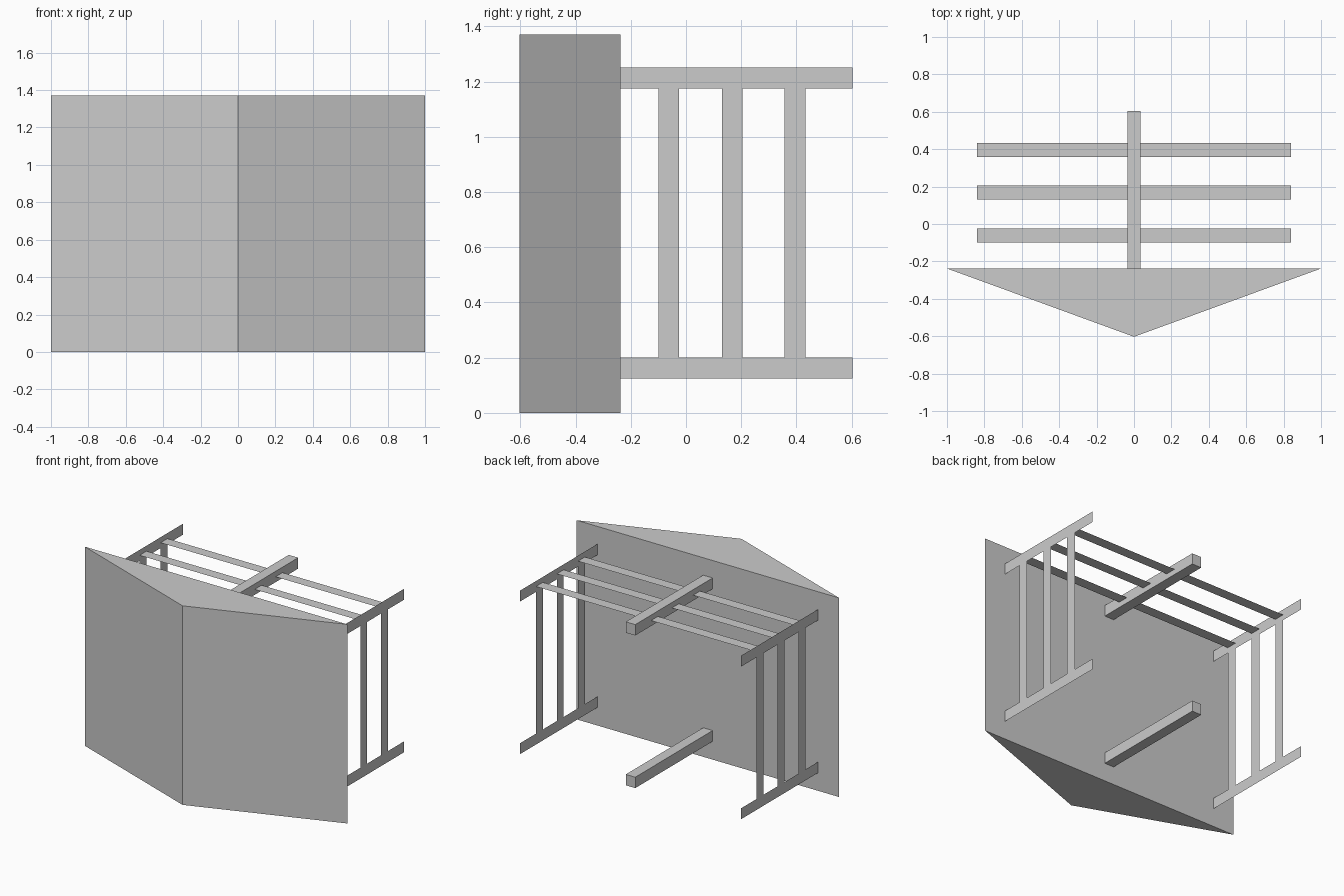
import bpy
import bmesh

if "Cube" in bpy.data.objects:
    bpy.data.objects.remove(bpy.data.objects["Cube"])

HEIGHT = 1.37
FRONT, WALL, BACK = -0.603, -0.238, 0.603
SIDE_X = 0.84
RAILS_Z = [(0.125, 0.2), (1.175, 1.25)]
SLATS_Y = [(-0.1, -0.025), (0.13, 0.205), (0.357, 0.432)]
SLAT_Z = 1.2125


def make_object(name, bm):
    mesh = bpy.data.meshes.new(name)
    bm.to_mesh(mesh)
    bm.free()
    obj = bpy.data.objects.new(name, mesh)
    bpy.context.collection.objects.link(obj)
    return obj


def quad(name, points):
    bm = bmesh.new()
    bm.faces.new([bm.verts.new(p) for p in points])
    return make_object(name, bm)


def prism(name, outline, z0, z1):
    bm = bmesh.new()
    face = bm.faces.new([bm.verts.new((x, y, z0)) for x, y in outline])
    top = bmesh.ops.extrude_face_region(bm, geom=[face])["geom"]
    verts = [v for v in top if isinstance(v, bmesh.types.BMVert)]
    bmesh.ops.translate(bm, verts=verts, vec=(0, 0, z1 - z0))
    bmesh.ops.recalc_face_normals(bm, faces=bm.faces)
    return make_object(name, bm)


def side_strip(name, x, y, z):
    (y0, y1), (z0, z1) = y, z
    pts = [(x, y0, z0), (x, y1, z0), (x, y1, z1), (x, y0, z1)]
    return quad(name, pts if x > 0 else pts[::-1])


# Wedge-shaped front block
prism("front_wedge", [(-1, WALL), (0, FRONT), (1, WALL)], 0, HEIGHT)

# Central beams running back from the wedge
for level, (z0, z1) in zip(("lower", "upper"), RAILS_Z):
    prism(f"{level}_center_beam",
          [(-0.036, WALL), (0.036, WALL), (0.036, BACK), (-0.036, BACK)], z0, z1)

# Flat side frames: rails and posts
for side, x in (("left", -SIDE_X), ("right", SIDE_X)):
    for level, z in zip(("lower", "upper"), RAILS_Z):
        side_strip(f"{side}_{level}_rail", x, (WALL, BACK), z)
    for i, y in enumerate(SLATS_Y, 1):
        side_strip(f"{side}_post_{i}", x, y, (RAILS_Z[0][1], RAILS_Z[1][0]))

# Flat slats across the top
for i, (y0, y1) in enumerate(SLATS_Y, 1):
    quad(f"top_slat_{i}", [(-SIDE_X, y0, SLAT_Z), (SIDE_X, y0, SLAT_Z),
                           (SIDE_X, y1, SLAT_Z), (-SIDE_X, y1, SLAT_Z)])
